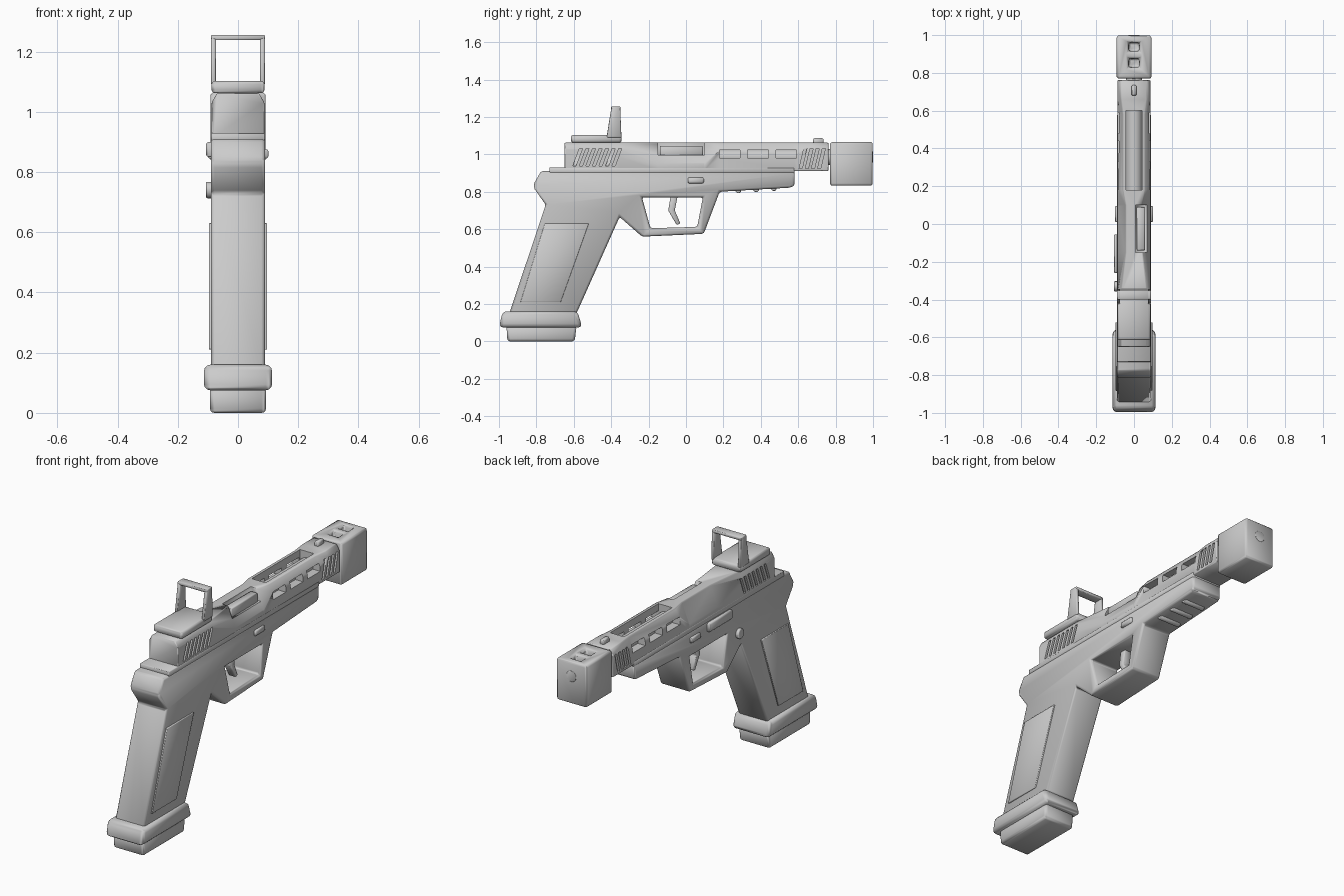
import bpy, bmesh, math
from mathutils import Matrix

cube = bpy.data.objects.get("Cube")
if cube:
    bpy.data.objects.remove(cube)

grey = bpy.data.materials.new("plain grey")
grey.use_nodes = True
grey.diffuse_color = (0.6, 0.6, 0.6, 1)
grey.node_tree.nodes["Principled BSDF"].inputs["Base Color"].default_value = (0.6, 0.6, 0.6, 1)


def make(name, bm):
    bmesh.ops.recalc_face_normals(bm, faces=bm.faces)
    mesh = bpy.data.meshes.new(name)
    bm.to_mesh(mesh)
    bm.free()
    mesh.materials.append(grey)
    ob = bpy.data.objects.new(name, mesh)
    bpy.context.collection.objects.link(ob)
    return ob


def loft(bm, rings):
    rows = [[bm.verts.new(p) for p in ring] for ring in rings]
    n = len(rows[0])
    for a, b in zip(rows, rows[1:]):
        for i in range(n):
            j = (i + 1) % n
            bm.faces.new((a[i], a[j], b[j], b[i]))
    bm.faces.new(rows[0][::-1])
    bm.faces.new(rows[-1])


def prism(bm, pts, x0, x1):
    """Side profile of (y, z) points swept from x0 to x1."""
    loft(bm, [[(x, y, z) for y, z in pts] for x in (x0, x1)])


def rect(y0, y1, z0, z1, lean=0):
    return [(y0, z0), (y1, z0), (y1 + lean, z1), (y0 + lean, z1)]


def finish(ob, bevel=0.0, segments=3, cutters=()):
    """Cut, round the edges, apply and shade."""
    for c in cutters:
        m = ob.modifiers.new("cut", 'BOOLEAN')
        m.object, m.operation, m.solver = c, 'DIFFERENCE', 'EXACT'
    if bevel:
        m = ob.modifiers.new("round", 'BEVEL')
        m.width, m.segments, m.limit_method = bevel, segments, 'ANGLE'
        m.angle_limit = math.radians(25)
        m.harden_normals = True
    bpy.ops.object.select_all(action='DESELECT')
    bpy.context.view_layer.objects.active = ob
    ob.select_set(True)
    for m in list(ob.modifiers):
        bpy.ops.object.modifier_apply(modifier=m.name)
    for c in cutters:
        bpy.data.objects.remove(c)
    bpy.ops.object.shade_smooth_by_angle(angle=math.radians(35))
    return ob


def part(name, pts, x0, x1, bevel=0.0, cutters=()):
    bm = bmesh.new()
    prism(bm, pts, x0, x1)
    return finish(make(name, bm), bevel, cutters=cutters)


def cutter(shapes):
    bm = bmesh.new()
    for pts, x0, x1 in shapes:
        prism(bm, pts, x0, x1)
    ob = make("cutter", bm)
    ob.hide_render = True
    return ob


def rod(name, radius, depth, centre, axis, bevel=0.0):
    bm = bmesh.new()
    bmesh.ops.create_cone(bm, cap_ends=True, segments=32, radius1=radius,
                          radius2=radius, depth=depth,
                          matrix=Matrix.Translation(centre) @ Matrix.Rotation(math.pi / 2, 4, axis))
    return finish(make(name, bm), bevel)


# Frame: grip, trigger guard and dust cover in one outline
outline = [(-0.775, 0.91), (-0.815, 0.84), (-0.81, 0.815), (-0.75, 0.73), (-0.945, 0.15),
           (-0.585, 0.15), (-0.355, 0.665), (-0.235, 0.56), (0.095, 0.575), (0.18, 0.80),
           (0.56, 0.822), (0.58, 0.835), (0.58, 0.91)]
opening = [(-0.235, 0.77), (-0.19, 0.605), (0.06, 0.612), (0.09, 0.77)]
part("frame", outline, -0.09, 0.09, 0.012, [cutter([(opening, -0.3, 0.3)])])

# Grip panels
panel = [(-0.885, 0.21), (-0.67, 0.21), (-0.52, 0.63), (-0.755, 0.63)]
for side, x0, x1 in (("right", -0.097, -0.08), ("left", 0.08, 0.097)):
    part("grip_panel_" + side, panel, x0, x1, 0.003)

# Flared collar and base plate below the grip
part("grip_collar", [(-1, 0.075), (-0.555, 0.075), (-0.58, 0.16), (-0.98, 0.16)], -0.113, 0.113, 0.02)
part("base_plate", [(-0.955, 0), (-0.595, 0), (-0.585, 0.085), (-0.96, 0.085)], -0.093, 0.093, 0.015)

# Trigger
part("trigger", [(-0.08, 0.79), (-0.095, 0.70), (-0.05, 0.622), (-0.03, 0.63),
                 (-0.06, 0.70), (-0.042, 0.79)], -0.022, 0.022, 0.006)

# Ridges under the dust cover
for i in range(3):
    rod("under_ridge", 0.015, 0.13, (0, 0.28 + 0.095 * i, 0.807 + 0.006 * i), 'Y', 0.004)

# Rail between frame and slide
part("slide_rail", rect(-0.73, 0.58, 0.9, 0.93), -0.089, 0.089, 0.005)

# Slide: stations of position, top half width and shoulder height
bm = bmesh.new()
stations = [(-0.65, 0.07, 1.03), (-0.36, 0.07, 1.03), (-0.15, 0.045, 0.95), (0.1, 0.045, 0.95),
            (0.18, 0.06, 1.02), (0.58, 0.06, 1.0), (0.66, 0.07, 1.03), (0.762, 0.07, 1.03)]
loft(bm, [[(-0.088, y, 0.91), (0.088, y, 0.91), (0.088, y, s), (t, y, 1.062), (-t, y, 1.062),
           (-0.088, y, s)] for y, t, s in stations])
slide = finish(make("slide", bm), 0.006, 2)

# Slide cuts: grip slots, lightening windows, top opening and port
slots = [rect(y, y + 0.016, 0.938, 1.03, 0.035) for y in [-0.605 + 0.035 * i for i in range(7)]]
slots += [rect(y, y + 0.016, 0.925, 1.03, 0.025) for y in [0.605 + 0.033 * i for i in range(4)]]
windows = [rect(0.18 + 0.15 * i, 0.29 + 0.15 * i, 0.98, 1.022) for i in range(3)]
finish(slide, cutters=[
    cutter([(s, a, b) for s in slots for a, b in ((-0.2, -0.076), (0.076, 0.2))]),
    cutter([(rect(0.18, 0.6, 0.96, 1.2), -0.042, 0.042)]),
    cutter([(w, -0.2, 0.2) for w in windows]),
    cutter([(rect(-0.15, 0.1, 0.997, 1.2), 0.008, 0.2)])])

# Barrel inside the slide, port block and front sight
rod("barrel", 0.043, 0.7, (0, 0.46, 0.985), 'X')
part("port_block", rect(-0.14, 0.09, 0.99, 1.045), 0.014, 0.058, 0.006)
part("front_sight", rect(0.68, 0.735, 1.05, 1.086), -0.013, 0.013, 0.008)

# Muzzle block with two top vents
vents = cutter([(rect(y, y + 0.045, 1.02, 1.2), -0.028, 0.028) for y in (0.83, 0.915)])
part("muzzle_block", rect(0.77, 0.998, 0.833, 1.065), -0.092, 0.092, 0.012, [vents])
rod("muzzle_disc", 0.03, 0.02, (0, 0.99, 0.985), 'X', 0.003)

# Sight base and window frame
part("sight_base", rect(-0.615, -0.345, 1.062, 1.103), -0.088, 0.088, 0.012)
frame_side = [(-0.425, 1.09), (-0.345, 1.09), (-0.352, 1.256), (-0.398, 1.256)]
for side, x0, x1 in (("right", -0.09, -0.073), ("left", 0.073, 0.09)):
    part("sight_post_" + side, frame_side, x0, x1, 0.005)
part("sight_top_bar", rect(-0.4, -0.351, 1.238, 1.256), -0.09, 0.09, 0.005)

# Small controls on the sides
part("cross_pin", rect(0.01, 0.095, 0.845, 0.876), -0.101, 0.101, 0.008)
part("slide_lever", rect(-0.26, -0.055, 0.85, 0.9), -0.106, -0.07, 0.009)
rod("release_button", 0.027, 0.04, (-0.087, -0.33, 0.74), 'Y', 0.006)
